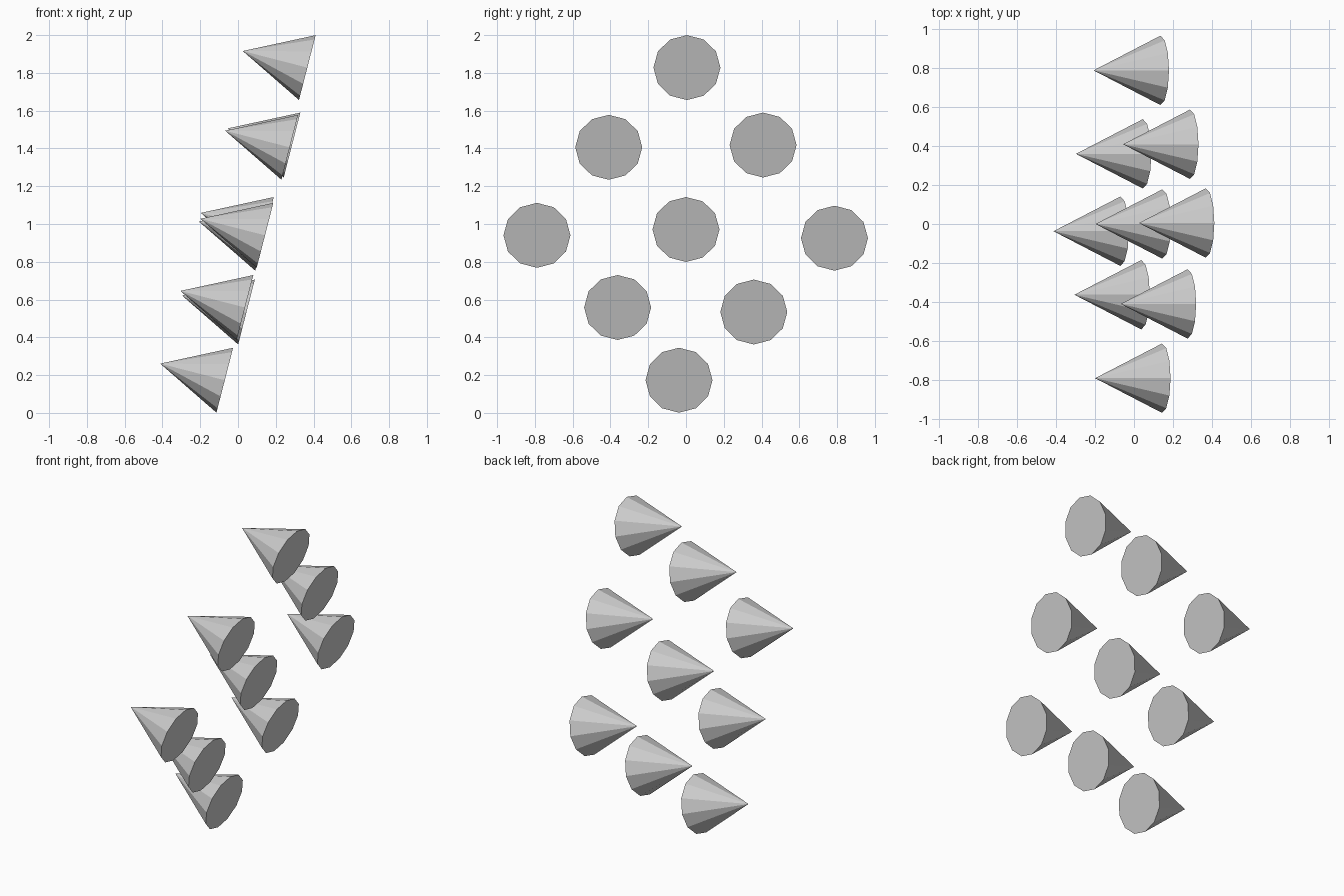
import bpy, bmesh, math
from mathutils import Matrix

if "Cube" in bpy.data.objects:
    bpy.data.objects.remove(bpy.data.objects["Cube"])

RADIUS, LENGTH, SIDES = 0.1773, 0.353, 12
TILT = math.radians(14.4)   # tips point to -x, raised a little

# Base centre of each cone, in a slightly irregular leaning 3 x 3 diamond
CENTRES = {
    "top": (0.367, 0.005, 1.828),
    "upper_left": (0.274, -0.409, 1.406),
    "upper_right": (0.286, 0.408, 1.418),
    "middle_left": (0.143, -0.789, 0.940),
    "middle": (0.145, 0.000, 0.971),
    "middle_right": (0.135, 0.786, 0.925),
    "lower_left": (0.037, -0.362, 0.558),
    "lower_right": (0.045, 0.359, 0.534),
    "bottom": (-0.070, -0.037, 0.173),
}

# Shared cone mesh, base centre at the origin
bm = bmesh.new()
bmesh.ops.create_cone(bm, cap_ends=True, segments=SIDES, radius1=RADIUS, radius2=0,
                      depth=LENGTH, matrix=Matrix.Translation((0, 0, LENGTH / 2)))
bmesh.ops.remove_doubles(bm, verts=bm.verts, dist=1e-5)
cone_mesh = bpy.data.meshes.new("cone")
bm.to_mesh(cone_mesh)
bm.free()

# Place the cones
for name, centre in CENTRES.items():
    cone = bpy.data.objects.new(name + "_cone", cone_mesh)
    cone.location = centre
    cone.rotation_euler = (0, TILT - math.pi / 2, 0)
    bpy.context.collection.objects.link(cone)
